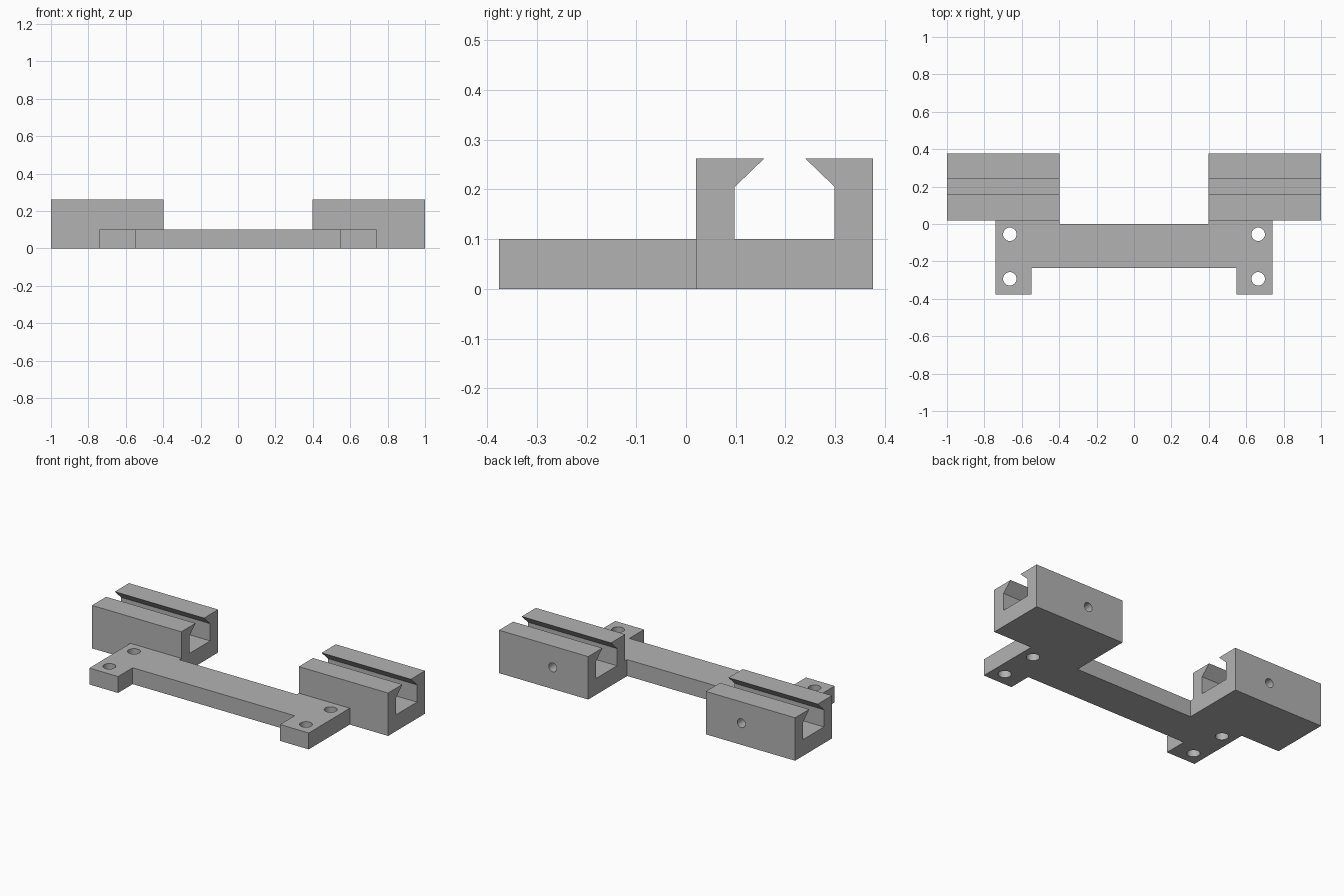
import bpy
import bmesh
import math
from mathutils import Vector

if "Cube" in bpy.data.objects:
    bpy.data.objects.remove(bpy.data.objects["Cube"], do_unlink=True)

GREY = (0.45, 0.45, 0.45, 1)
grey = bpy.data.materials.new("plain_grey")
grey.use_nodes = True
grey.diffuse_color = GREY
grey.node_tree.nodes["Principled BSDF"].inputs["Base Color"].default_value = GREY


def prism(name, points, direction):
    """Extrude a closed planar outline along a vector."""
    bm = bmesh.new()
    face = bm.faces.new([bm.verts.new(p) for p in points])
    ext = bmesh.ops.extrude_face_region(bm, geom=[face])
    moved = [g for g in ext["geom"] if isinstance(g, bmesh.types.BMVert)]
    bmesh.ops.translate(bm, verts=moved, vec=Vector(direction))
    bmesh.ops.recalc_face_normals(bm, faces=bm.faces)
    mesh = bpy.data.meshes.new(name)
    bm.to_mesh(mesh)
    bm.free()
    mesh.materials.append(grey)
    obj = bpy.data.objects.new(name, mesh)
    bpy.context.collection.objects.link(obj)
    return obj


def drill(obj, centre, radius, depth, tilt=0):
    """Cut a round hole, then remove the cutter."""
    bpy.ops.mesh.primitive_cylinder_add(vertices=32, radius=radius, depth=depth,
                                        location=centre, rotation=(tilt, 0, 0))
    cutter = bpy.context.object
    cutter.name = "hole_cutter"
    cutter.hide_render = True
    cutter.data.materials.append(grey)
    mod = obj.modifiers.new("hole", "BOOLEAN")
    mod.operation = "DIFFERENCE"
    mod.solver = "EXACT"
    mod.object = cutter
    bpy.ops.object.select_all(action="DESELECT")
    bpy.context.view_layer.objects.active = obj
    obj.select_set(True)
    bpy.ops.object.modifier_apply(modifier=mod.name)
    bpy.data.objects.remove(cutter, do_unlink=True)


def smooth_holes(obj):
    bpy.ops.object.select_all(action="DESELECT")
    bpy.context.view_layer.objects.active = obj
    obj.select_set(True)
    bpy.ops.object.shade_smooth_by_angle(angle=math.radians(30))


# Mounting plate: a bar with two feet, outlined on one half and mirrored
half = [(0.397, 0), (0.397, 0.02), (0.741, 0.02), (0.741, -0.376),
        (0.547, -0.376), (0.547, -0.235)]
outline = half + [(-x, y) for x, y in reversed(half)]
plate = prism("mounting_plate", [(x, y, 0) for x, y in outline], (0, 0, 0.1))
for side in (-1, 1):
    for y in (-0.055, -0.293):
        drill(plate, (side * 0.664, y, 0.05), 0.036, 0.3)
smooth_holes(plate)

# Slotted rails: channel section with chamfered lips and a hole in the back wall
section = [(0.02, 0), (0.376, 0), (0.376, 0.262), (0.24, 0.262), (0.299, 0.205),
           (0.299, 0.1), (0.098, 0.1), (0.098, 0.205), (0.157, 0.262), (0.02, 0.262)]
for label, side in (("right", -1), ("left", 1)):
    rail = prism(label + "_slotted_rail", [(side * 0.397, y, z) for y, z in section],
                 (side * 0.603, 0, 0))
    drill(rail, (side * 0.637, 0.35, 0.132), 0.027, 0.16, math.pi / 2)
    smooth_holes(rail)
